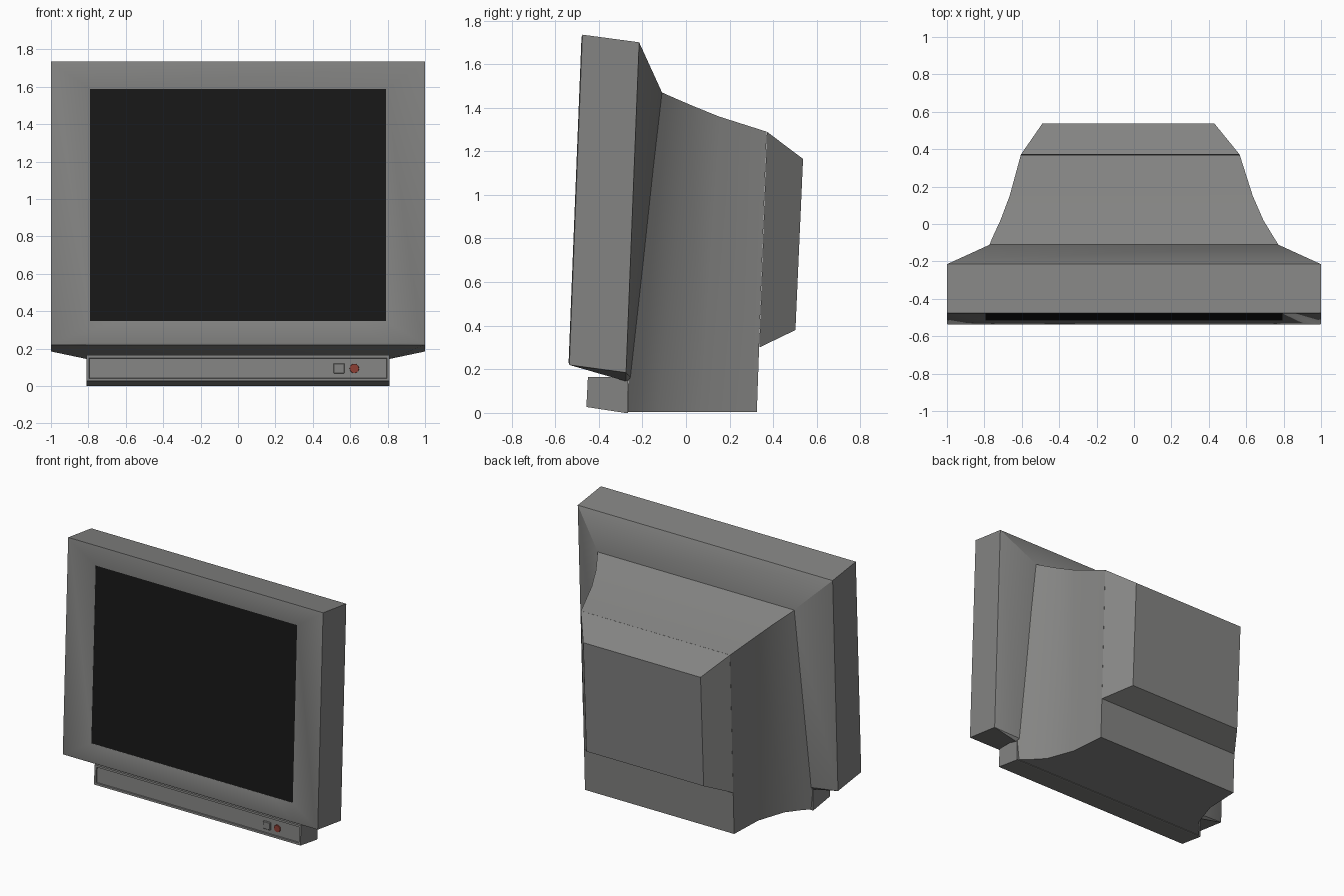
import bpy, bmesh, math

if "Cube" in bpy.data.objects:
    bpy.data.objects.remove(bpy.data.objects["Cube"])


def material(name, col):
    m = bpy.data.materials.new(name)
    m.diffuse_color = (*col, 1)
    m.use_nodes = True
    m.node_tree.nodes["Principled BSDF"].inputs["Base Color"].default_value = m.diffuse_color
    return m


grey = material("casing_grey", (0.23, 0.23, 0.225))
dark = material("screen_black", (0.009, 0.009, 0.009))
red = material("power_red", (0.27, 0.05, 0.035))


def finish(name, bm, mat=grey, smooth=None):
    bmesh.ops.recalc_face_normals(bm, faces=bm.faces)
    me = bpy.data.meshes.new(name)
    bm.to_mesh(me)
    bm.free()
    ob = bpy.data.objects.new(name, me)
    bpy.context.collection.objects.link(ob)
    me.materials.append(mat)
    if smooth:
        bpy.ops.object.select_all(action='DESELECT')
        ob.select_set(True)
        bpy.context.view_layer.objects.active = ob
        bpy.ops.object.shade_smooth_by_angle(angle=math.radians(smooth))
    return ob


def loft(rings):
    """Skin a closed shell through rings of equal point count."""
    bm = bmesh.new()
    vs = [[bm.verts.new(p) for p in r] for r in rings]
    n = len(vs[0])
    for a, b in zip(vs, vs[1:]):
        for i in range(n):
            j = (i + 1) % n
            bm.faces.new((a[i], a[j], b[j], b[i]))
    bm.faces.new(vs[0])
    bm.faces.new(vs[-1])
    return bm


def mirrored(half):
    """Ring from right-hand points, listed top to bottom."""
    return list(half) + [(-x, y, z) for x, y, z in reversed(half)]


def front_y(z):
    """Leaning front plane of the cabinet."""
    return -0.54 + (z - 0.22) * 0.06 / 1.515


def front_ring(w, lo, hi, low_w, depth=0.0):
    pts = [(w, hi), (w, lo), (low_w, lo)]
    return mirrored([(x, front_y(z) + depth, z) for x, z in pts])


# Bezel: recess floor, dished opening, softened front edge, back rim, sloping flange
finish("screen_bezel", loft([
    front_ring(0.79, 0.347, 1.588, 0.64, 0.04),
    front_ring(0.79, 0.347, 1.588, 0.64, 0.02),
    front_ring(0.985, 0.230, 1.722, 0.80, 0.001),
    front_ring(1.0, 0.220, 1.735, 0.81, 0.005),
    mirrored([(1, -0.215, 1.70), (1, -0.275, 0.185), (0.81, -0.275, 0.145)]),
    mirrored([(0.77, -0.11, 1.47), (0.80, -0.255, 0.165), (0.76, -0.255, 0.15)]),
]), smooth=32)

# Screen
finish("screen", loft([[(x, front_y(z) + d, z) for x, z in
                        ((-0.79, 0.347), (0.79, 0.347), (0.79, 1.588), (-0.79, 1.588))]
                       for d in (0.021, 0.035)]), dark)

# Rear body: centre x, top (half width, y, z), bottom (half width, y)
stations = [
    (0.0, (0.772, -0.11, 1.47), (0.81, -0.28)),
    (-0.004, (0.755, -0.077, 1.455), (0.752, -0.225)),
    (-0.011, (0.703, 0.02, 1.413), (0.67, -0.13)),
    (-0.015, (0.650, 0.15, 1.36), (0.60, 0.07)),
    (-0.020, (0.585, 0.37, 1.29), (0.585, 0.325)),
]
finish("rear_body", loft([
    [(c + t[0], t[1], t[2]), (c + b[0], b[1], 0.004),
     (c - b[0], b[1], 0.004), (c - t[0], t[1], t[2])]
    for c, t, b in stations]), smooth=30)


# Tapered tube housing on the back
def quad(c, w, y1, z1, y0, z0):
    return [(c - w, y1, z1), (c + w, y1, z1), (c + w, y0, z0), (c - w, y0, z0)]


finish("tube_housing", loft([quad(-0.02, 0.585, 0.371, 1.29, 0.336, 0.30),
                             quad(-0.03, 0.46, 0.537, 1.165, 0.502, 0.38)]))

# Control base with a recessed front panel
profile = [(-0.457, 0.027), (-0.28, 0.0), (-0.265, 0.0), (-0.265, 0.165), (-0.45, 0.165)]
bm = loft([[(x, y, z) for y, z in profile] for x in (-0.81, 0.81)])
bmesh.ops.recalc_face_normals(bm, faces=bm.faces)
front = min(bm.faces, key=lambda f: f.calc_center_median().y)
bmesh.ops.inset_region(bm, faces=[front], thickness=0.02)
bmesh.ops.inset_region(bm, faces=[front], thickness=0.003, depth=-0.008)
finish("control_base", bm)

# Square button
bm = bmesh.new()
bmesh.ops.create_cube(bm, size=1)
bmesh.ops.scale(bm, vec=(0.06, 0.02, 0.055), verts=bm.verts)
bmesh.ops.bevel(bm, geom=bm.edges[:], offset=0.004, segments=1, affect='EDGES')
finish("square_button", bm).location = (0.54, -0.443, 0.094)

# Round power button
bm = bmesh.new()
bmesh.ops.create_cone(bm, cap_ends=True, segments=20, radius1=0.027, radius2=0.024, depth=0.02)
power = finish("power_button", bm, red, 30)
power.location = (0.622, -0.443, 0.094)
power.rotation_euler.x = math.pi / 2
